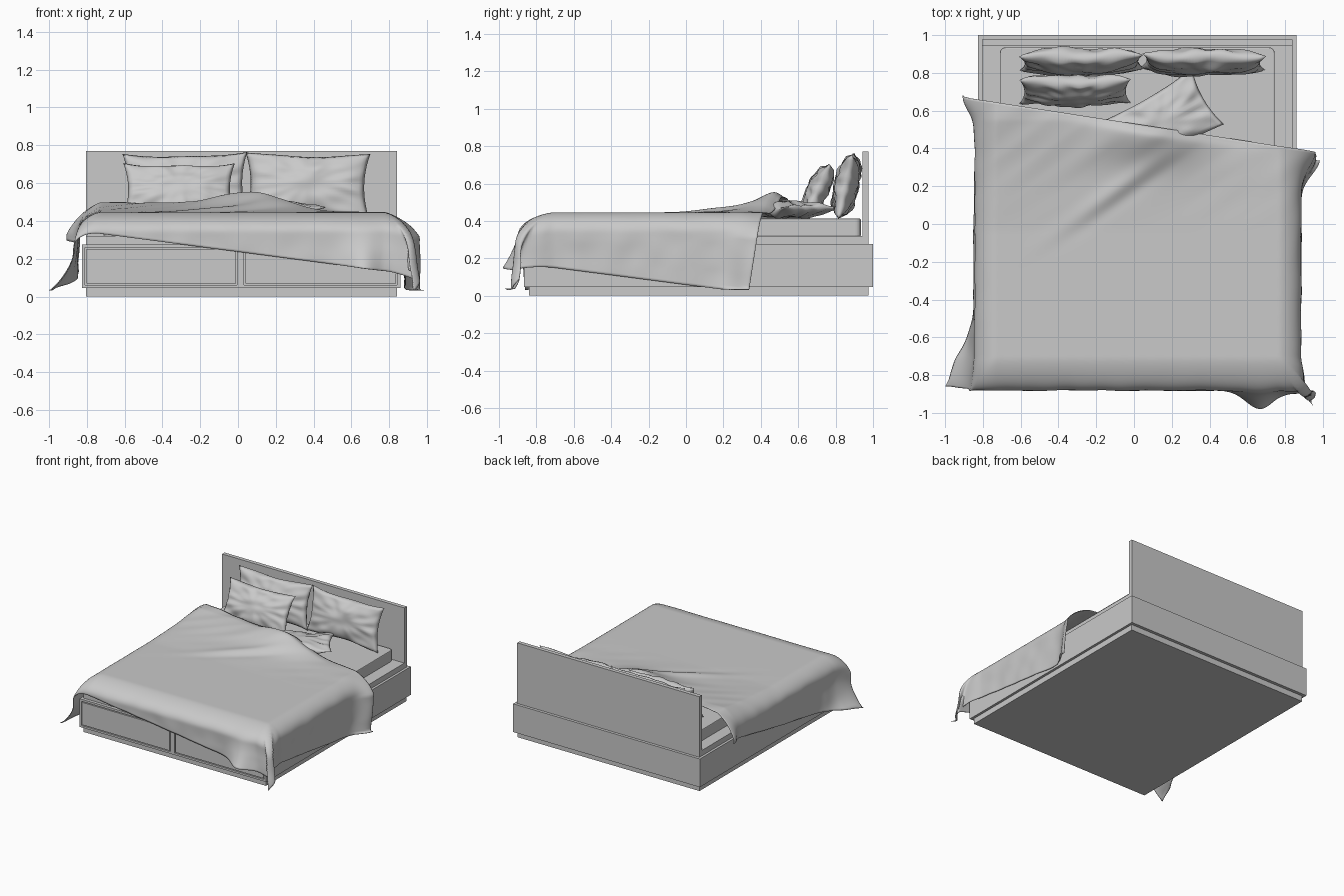
import bpy, bmesh, math
from mathutils import Vector, Matrix, noise

if "Cube" in bpy.data.objects:
    bpy.data.objects.remove(bpy.data.objects["Cube"])

grey = bpy.data.materials.new("soft grey")
grey.diffuse_color = (0.588, 0.588, 0.588, 1)
grey.use_nodes = True
grey.node_tree.nodes["Principled BSDF"].inputs["Base Color"].default_value = grey.diffuse_color


def add_object(name, bm, smooth=False):
    mesh = bpy.data.meshes.new(name)
    bm.to_mesh(mesh)
    bm.free()
    mesh.materials.append(grey)
    for p in mesh.polygons:
        p.use_smooth = smooth
    ob = bpy.data.objects.new(name, mesh)
    bpy.context.collection.objects.link(ob)
    return ob


def box(name, x0, x1, y0, y1, z0, z1, bevel=0, corner=0):
    bm = bmesh.new()
    bmesh.ops.create_cube(bm, size=1)
    for v in bm.verts:
        v.co = Vector(((x0 + x1) / 2 + v.co.x * (x1 - x0),
                       (y0 + y1) / 2 + v.co.y * (y1 - y0),
                       (z0 + z1) / 2 + v.co.z * (z1 - z0)))
    if corner:  # round the upright edges only
        up = [e for e in bm.edges if abs(e.verts[0].co.z - e.verts[1].co.z) > 0.01]
        bmesh.ops.bevel(bm, geom=up, offset=corner, segments=4, profile=0.5, affect='EDGES')
    ob = add_object(name, bm)
    if bevel:
        m = ob.modifiers.new("soft edge", 'BEVEL')
        m.width, m.segments = bevel, 2
    return ob


# Bed frame
box("plinth", -0.805, 0.84, -0.84, 0.975, 0, 0.046)
box("bed_frame", -0.825, 0.86, -0.850, 1.0, 0.046, 0.276)
box("slat_base", -0.805, 0.84, -0.84, 0.946, 0.27, 0.32)
box("headboard", -0.805, 0.84, 0.945, 0.977, 0.27, 0.77)
box("mattress", -0.71, 0.745, -0.72, 0.935, 0.318, 0.412, 0.006, 0.03)

# Front face: rails and stiles around two drawer fronts with thin gaps
for name, z0, z1 in (("bottom_rail", 0.046, 0.062), ("top_rail", 0.259, 0.276)):
    box(name, -0.825, 0.86, -0.865, -0.85, z0, z1)
for name, x0, x1 in (("left_stile", -0.825, -0.809), ("middle_stile", -0.004, 0.033),
                     ("right_stile", 0.842, 0.86)):
    box(name, x0, x1, -0.865, -0.85, 0.062, 0.259)
for name, x0, x1 in (("drawer_left", -0.802, -0.011), ("drawer_right", 0.040, 0.835)):
    box(name, x0, x1, -0.865, -0.84, 0.069, 0.252)


# Pillows: pinched corners, domed faces, pulled wrinkles
def pillow(name, w, h, t, matrix, seed):
    bm = bmesh.new()
    for side in (1, -1):
        made = bmesh.ops.create_grid(bm, x_segments=40, y_segments=26, size=1)
        for v in made['verts']:
            u, k = v.co.x, v.co.y
            dome = max(0, (1 - u * u) * (1 - k * k)) ** 0.42
            edge = max(abs(u), abs(k))
            wr = noise.noise(Vector((u * 2.2 + seed, k * 2.2, side * 3))) * 0.018
            fold = math.sin(math.atan2(k, u) * 13 + seed) * 0.007 * edge ** 2
            v.co = Vector((w / 2 * u * (1 - 0.09 * (1 - k * k)),
                           h / 2 * k * (1 - 0.11 * (1 - u * u)),
                           side * (t / 2 * dome + (wr + fold) * min(1, dome * 1.5))
                           + 0.012 * math.sin(u * 5 + seed) * edge ** 4))
        if side < 0:
            faces = list({f for v in made['verts'] for f in v.link_faces})
            bmesh.ops.reverse_faces(bm, faces=faces)
    bmesh.ops.remove_doubles(bm, verts=bm.verts, dist=0.0004)
    bmesh.ops.recalc_face_normals(bm, faces=bm.faces)
    bm.transform(matrix)
    return add_object(name, bm, True)


def stand(x, y, z, lean, roll=0):
    return (Matrix.Translation((x, y, z)) @ Matrix.Rotation(math.radians(lean), 4, 'X')
            @ Matrix.Rotation(math.radians(roll), 4, 'Z'))


pillow("back_pillow_left", 0.66, 0.35, 0.13, stand(-0.278, 0.857, 0.587, 78, 1), 1.3)
pillow("back_pillow_right", 0.66, 0.35, 0.13, stand(0.367, 0.857, 0.587, 78, -1), 4.1)
pillow("front_pillow", 0.59, 0.31, 0.12, stand(-0.312, 0.705, 0.562, 66), 7.7)
pillow("lying_pillow", 0.58, 0.34, 0.09,
       Matrix.Translation((0.14, 0.53, 0.462)) @ Matrix.Rotation(math.radians(30), 4, 'Z'), 2.6)

# Blanket: a turned rectangle draped over the mattress edges
BL, BR = Vector((-0.96, 0.68)), Vector((1.27, 0.335))
FL, FR = Vector((-1.21, -0.83)), Vector((1.08, -1.13))
LEFT, RIGHT, FRONT, TOP = -0.73, 0.77, -0.71, 0.445
ROLL = 0.18  # cloth length used to turn over the edge


def gauss(x, w):
    return math.exp(-(x / w) ** 2)


def outward(d, reach):
    return reach * math.sin(min(d / ROLL, 1) * math.pi / 2)


def drape(s, t):
    p = FL.lerp(FR, s).lerp(BL.lerp(BR, s), t)
    x, y = p
    dl, dr, dy = max(0, LEFT - x), max(0, x - RIGHT), max(0, FRONT - y)
    dx = dl + dr
    d = math.hypot(dx, dy)
    m = min(dx, dy)
    sign = -1 if dl else 1
    drop = 0.11 * min(d / ROLL, 1) ** 1.5 + max(0, d - ROLL)
    # raised cloth over the pillow, a diagonal crease and light wrinkles
    flat = max(0, 1 - d / 0.15)
    rise = 0.085 * gauss(x - 0.10, 0.27) * gauss(y - 0.50, 0.17)
    ramp = min(1, max(0, (y + 0.05) / 0.6))
    rise += 0.05 * ramp ** 1.5 / (1 + math.exp((x - 0.15) * 9))
    along, across = (x + 0.05) * 0.81 + (y - 0.15) * 0.58, (y - 0.15) * 0.81 - (x + 0.05) * 0.58
    rise += gauss(along, 0.33) * (0.016 * gauss(across - 0.05, 0.05) - 0.006 * gauss(across + 0.01, 0.04))
    rise += 0.010 * ramp * noise.noise(Vector((along * 2.5, across * 9, 1)))
    rise -= 0.03 * gauss(1 - t, 0.02) * gauss(x - 0.1, 0.35)
    z = TOP + rise * (0.35 + 0.65 * flat) - drop
    spread = max(0, 0.035 - z)
    z = max(z, 0.035)
    # hanging folds and flared corners
    hang = min(1, d / 0.25)
    wave = 0.008 * hang * noise.noise(Vector((x * 7, y * 7, 5)))
    px = x
    if dx:
        front_flare = (0.13 * min(1, dx / 0.46) ** 4) if dl else 0
        back_flare = (0.06 if dl else 0.08) * min(1, dx / 0.2) ** 2
        flare = front_flare * gauss(t, 0.16) + back_flare * gauss(1 - t, 0.07)
        x = (LEFT if dl else RIGHT) + sign * (
            outward(dx, 0.115) + flare + (0.22 if dr else 0.1) * m + wave + spread * dx / d)
    if dy:
        bulge = 0.11 * gauss(px - 0.66, 0.10) * min(1, dy / 0.38) ** 2.5
        y = FRONT - outward(dy, 0.172) - bulge - (0.12 * m if dr else 0) - wave - spread * dy / d
    if dr and m > 0.02:  # ruffled front corner
        a = math.atan2(dy, dx)
        r = 0.03 * min(1, m / 0.2) * math.sin(a * 12)
        x, y = x + r * math.sin(a), y + r * math.cos(a)
    return Vector((x, y, z))


bm = bmesh.new()
bmesh.ops.create_grid(bm, x_segments=170, y_segments=120, size=0.5)
for v in bm.verts:
    v.co = drape(v.co.x + 0.5, v.co.y + 0.5)
blanket = add_object("blanket", bm, True)
cloth = blanket.modifiers.new("cloth thickness", 'SOLIDIFY')
cloth.thickness, cloth.offset = 0.004, -1
